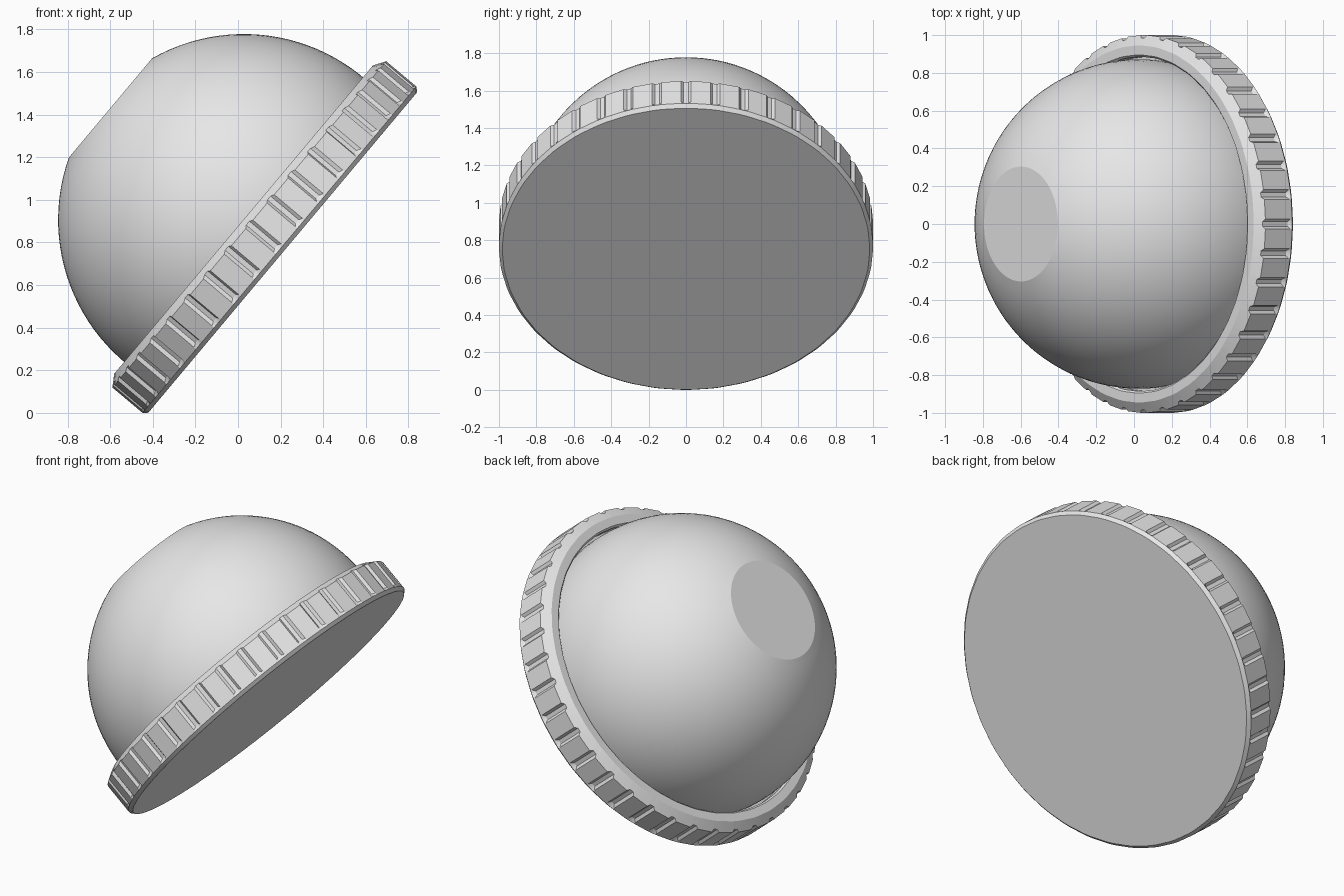
import bpy, bmesh
from math import radians, sin, cos, tau

if "Cube" in bpy.data.objects:
    bpy.data.objects.remove(bpy.data.objects["Cube"], do_unlink=True)

TILT = radians(-50)
BASE = (0.21, 0, 0.753)
NOTCHES = 40
DEPTH = 0.015

grey = bpy.data.materials.new("light grey")
grey.use_nodes = True
colour = (0.8, 0.8, 0.8, 1)
grey.diffuse_color = colour
grey.node_tree.nodes["Principled BSDF"].inputs["Base Color"].default_value = colour


def revolve(name, profile, steps, smooth_angle):
    """Spin (radius, height, notched) points through (angle, depth) steps, capping both ends."""
    bm = bmesh.new()
    rings = []
    for r, h, notched in profile:
        ring = []
        for a, d in steps:
            cut = d * notched
            ring.append(bm.verts.new(((r - cut) * cos(a), (r - cut) * sin(a), h + 0.6 * cut)))
        rings.append(ring)
    n = len(steps)
    for low, high in zip(rings, rings[1:]):
        for i in range(n):
            j = (i + 1) % n
            bm.faces.new((low[i], low[j], high[j], high[i]))
    bm.faces.new(rings[0][::-1])
    bm.faces.new(rings[-1])
    mesh = bpy.data.meshes.new(name)
    bm.to_mesh(mesh)
    bm.free()
    mesh.materials.append(grey)
    obj = bpy.data.objects.new(name, mesh)
    bpy.context.collection.objects.link(obj)
    obj.location = BASE
    obj.rotation_euler = (0, TILT, 0)
    bpy.ops.object.select_all(action='DESELECT')
    obj.select_set(True)
    bpy.context.view_layer.objects.active = obj
    bpy.ops.object.shade_smooth_by_angle(angle=radians(smooth_angle))
    return obj


# Notched rim with a flat underside and a shallow seat for the dome
rim_steps = []
for k in range(NOTCHES):
    for offset, depth in ((-1.5, 0), (-0.7, DEPTH), (0.7, DEPTH), (1.5, 0)):
        rim_steps.append((k * tau / NOTCHES + radians(offset), depth))
rim_profile = [(0.982, 0, 0), (1.0, 0.02, 0), (1.0, 0.032, 1), (1.0, 0.205, 1),
               (0.945, 0.24, 0), (0.895, 0.24, 0), (0.885, 0.23, 0), (0.885, 0.18, 0)]
revolve("notched_rim", rim_profile, rim_steps, 25)

# Dome with a flat top
R, CENTRE = 0.872, 0.238
LOW, HIGH, COUNT = -5, 69.6, 24
dome_profile = []
for i in range(COUNT + 1):
    t = radians(LOW + (HIGH - LOW) * i / COUNT)
    dome_profile.append((R * cos(t), CENTRE + R * sin(t), 0))
revolve("dome", dome_profile, [(i * tau / 96, 0) for i in range(96)], 15)
